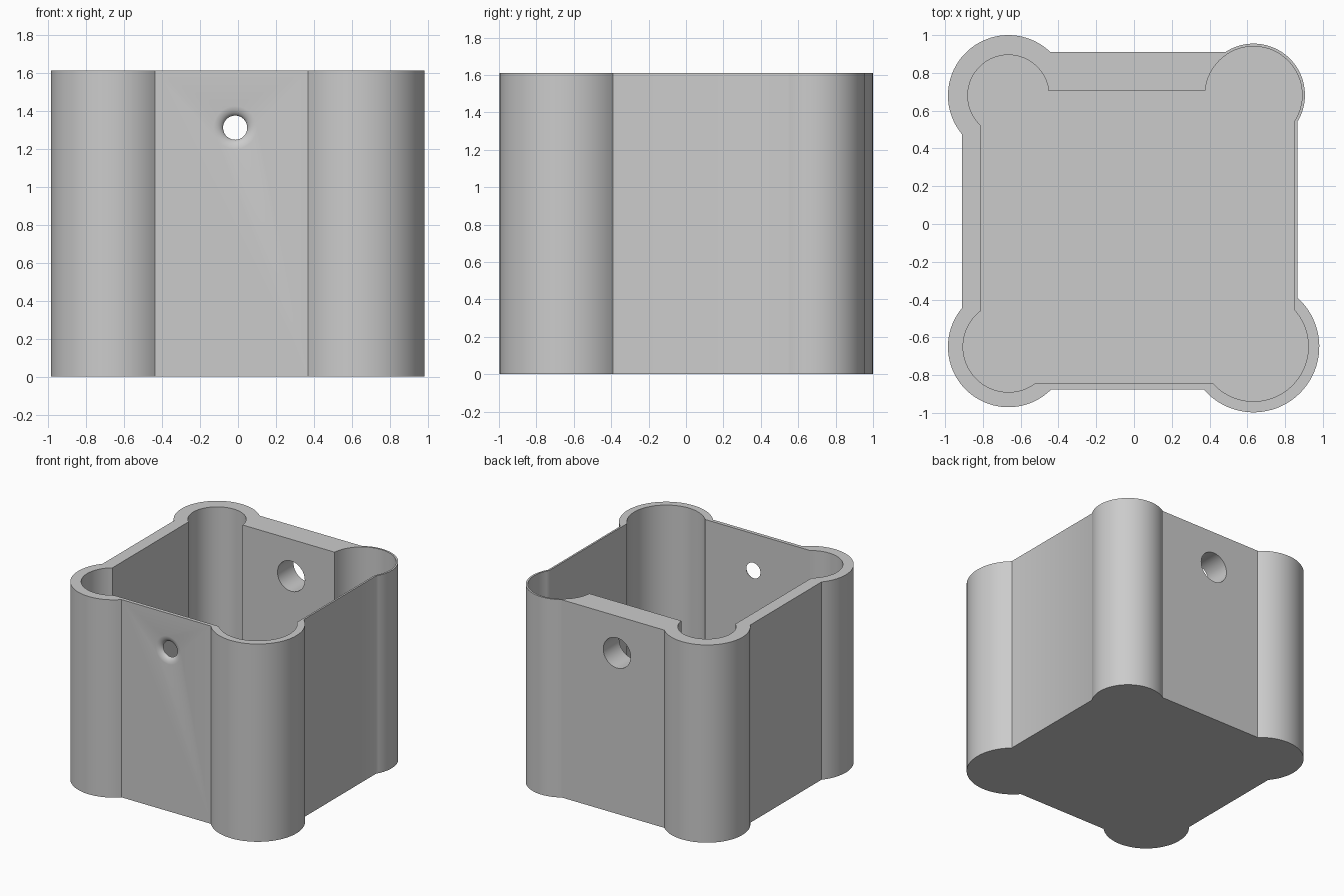
import bpy, bmesh, math

if "Cube" in bpy.data.objects:
    bpy.data.objects.remove(bpy.data.objects["Cube"])

HEIGHT, FLOOR = 1.61, 0.1
# corner post centres, in order: front left, front right, back right, back left
CENTRES = [(-0.665, -0.65), (0.633, -0.649), (0.633, 0.683), (-0.665, 0.68)]


def outline(x0, x1, y0, y1, radii, steps=40):
    """Rectangle with a round lobe at each corner, counter-clockwise."""
    points = []
    for i, ((cx, cy), r) in enumerate(zip(CENTRES, radii)):
        ex = x0 if i in (0, 3) else x1
        ey = y0 if i < 2 else y1
        sx, sy = (1 if ex < 0 else -1), (1 if ey < 0 else -1)
        on_x = math.atan2(sy * math.sqrt(r * r - (ex - cx) ** 2), ex - cx)
        on_y = math.atan2(ey - cy, sx * math.sqrt(r * r - (ey - cy) ** 2))
        start, end = (on_x, on_y) if i in (0, 2) else (on_y, on_x)
        sweep = (end - start) % math.tau
        for k in range(steps + 1):
            a = start + sweep * k / steps
            points.append((cx + r * math.cos(a), cy + r * math.sin(a)))
    return points


def make_object(name, bm):
    bmesh.ops.recalc_face_normals(bm, faces=bm.faces)
    mesh = bpy.data.meshes.new(name)
    bm.to_mesh(mesh)
    bm.free()
    obj = bpy.data.objects.new(name, mesh)
    bpy.context.collection.objects.link(obj)
    return obj


def prism(name, points, z0, z1):
    bm = bmesh.new()
    low = [bm.verts.new((x, y, z0)) for x, y in points]
    high = [bm.verts.new((x, y, z1)) for x, y in points]
    n = len(points)
    bm.faces.new(low)
    bm.faces.new(high)
    for i in range(n):
        j = (i + 1) % n
        bm.faces.new((low[i], low[j], high[j], high[i]))
    return make_object(name, bm)


def lathe_y(name, profile, x, z, sides=48):
    """Revolve (y, radius) pairs around an axis parallel to y."""
    bm = bmesh.new()
    rings = []
    for y, r in profile:
        rings.append([bm.verts.new((x + r * math.cos(math.tau * k / sides), y,
                                    z + r * math.sin(math.tau * k / sides)))
                      for k in range(sides)])
    bm.faces.new(rings[0])
    bm.faces.new(rings[-1])
    for a, b in zip(rings, rings[1:]):
        for k in range(sides):
            j = (k + 1) % sides
            bm.faces.new((a[k], a[j], b[j], b[k]))
    return make_object(name, bm)


# solid body and the cavity inside it
box = prism("box_shell", outline(-0.91, 0.865, -0.875, 0.91,
                                 (0.32, 0.348, 0.272, 0.32)), 0, HEIGHT)
cavity = prism("cavity_cutter", outline(-0.81, 0.85, -0.845, 0.705,
                                        (0.24, 0.29, 0.257, 0.215)), FLOOR, HEIGHT + 0.2)

# flared small hole at the front, wide straight hole at the back
profile = [(-1.1, 0.123)]
for k in range(11):
    t = math.pi / 2 * k / 10
    profile.append((-0.8755 + 0.0355 * (1 - math.cos(t)), 0.123 - 0.06 * math.sin(t)))
profile += [(0.0, 0.063), (0.1, 0.123), (1.2, 0.123)]
holes = lathe_y("hole_cutter", profile, -0.015, 1.31)

for cutter in (cavity, holes):
    mod = box.modifiers.new(cutter.name, 'BOOLEAN')
    mod.operation = 'DIFFERENCE'
    mod.solver = 'EXACT'
    mod.object = cutter
    cutter.hide_render = True

# apply the cuts, then drop the cutters
bpy.context.view_layer.objects.active = box
box.select_set(True)
for name in [m.name for m in box.modifiers]:
    bpy.ops.object.modifier_apply(modifier=name)
for cutter in (cavity, holes):
    bpy.data.objects.remove(cutter)

grey = bpy.data.materials.new("light_grey")
grey.diffuse_color = (0.6, 0.6, 0.6, 1)
grey.use_nodes = True
grey.node_tree.nodes["Principled BSDF"].inputs["Base Color"].default_value = grey.diffuse_color
box.data.materials.clear()
box.data.materials.append(grey)
bpy.ops.object.shade_smooth_by_angle(angle=math.radians(30))
